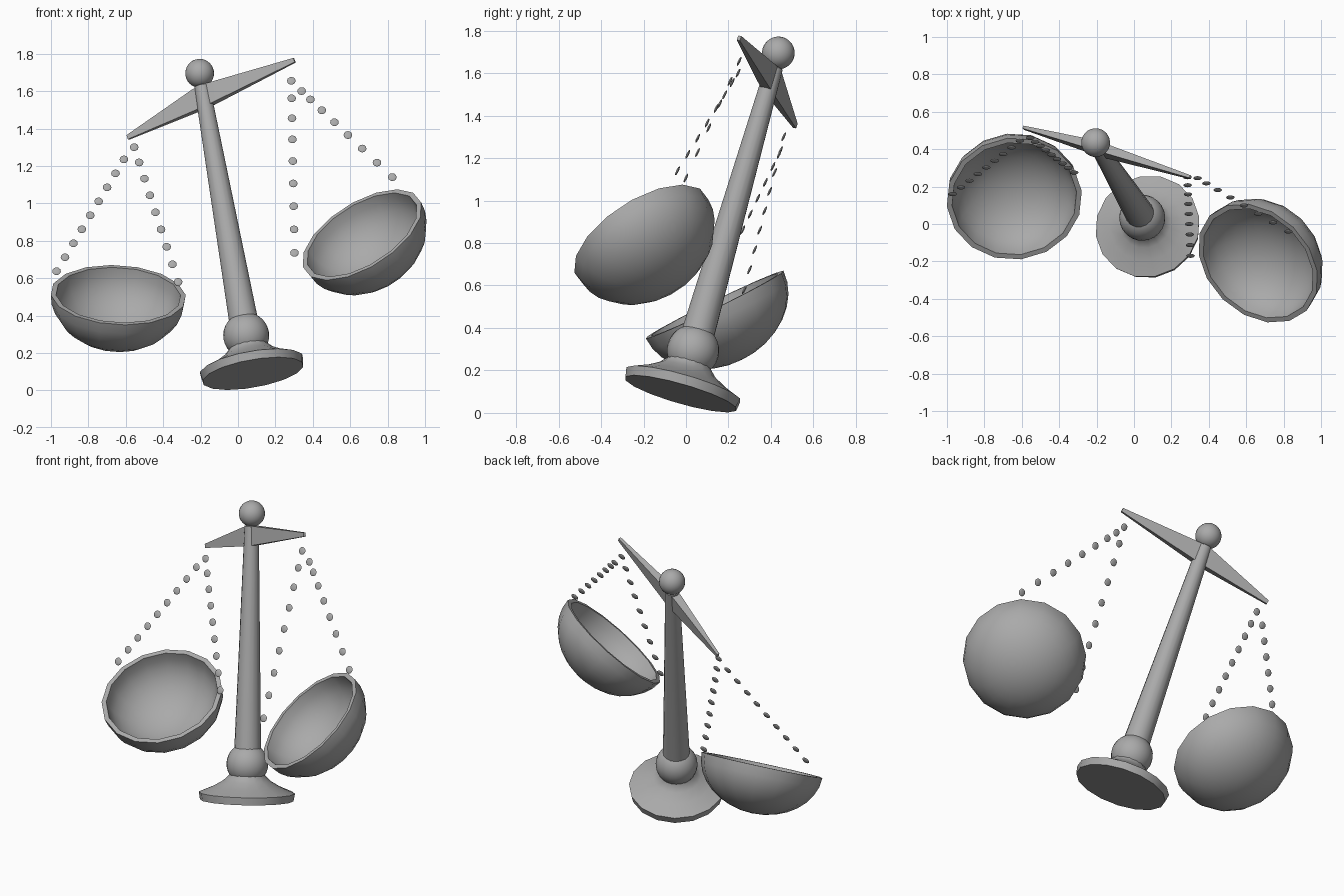
import bpy, bmesh, math
from mathutils import Vector, Matrix

cube = bpy.data.objects.get("Cube")
if cube:
    bpy.data.objects.remove(cube, do_unlink=True)

GREY = (0.4, 0.4, 0.4, 1)
metal = bpy.data.materials.new("grey metal")
metal.use_nodes = True
metal.diffuse_color = GREY
metal.node_tree.nodes["Principled BSDF"].inputs["Base Color"].default_value = GREY


def finish(name, bm, matrix=Matrix(), angle=40):
    """Turn a bmesh into a smooth shaded grey object."""
    bmesh.ops.remove_doubles(bm, verts=bm.verts, dist=1e-4)
    bmesh.ops.recalc_face_normals(bm, faces=bm.faces)
    mesh = bpy.data.meshes.new(name)
    bm.to_mesh(mesh)
    bm.free()
    mesh.materials.append(metal)
    ob = bpy.data.objects.new(name, mesh)
    bpy.context.collection.objects.link(ob)
    ob.matrix_world = matrix
    bpy.ops.object.select_all(action='DESELECT')
    ob.select_set(True)
    bpy.context.view_layer.objects.active = ob
    bpy.ops.object.shade_smooth_by_angle(angle=math.radians(angle))
    return ob


def frame(origin, axis):
    """Matrix that moves local z onto axis at origin."""
    return Matrix.Translation(origin) @ Vector(axis).to_track_quat('Z', 'Y').to_matrix().to_4x4()


def lathe(name, profile, matrix, sides=16):
    """Spin a (radius, height) profile about local z."""
    bm = bmesh.new()
    vs = [bm.verts.new((r, 0, h)) for r, h in profile]
    es = [bm.edges.new(p) for p in zip(vs, vs[1:])]
    bmesh.ops.spin(bm, geom=vs + es, cent=(0, 0, 0), axis=(0, 0, 1),
                   angle=math.tau, steps=sides, use_duplicate=False)
    return finish(name, bm, matrix)


def ball(name, radius, height, matrix):
    bm = bmesh.new()
    bmesh.ops.create_uvsphere(bm, u_segments=24, v_segments=16, radius=radius,
                              matrix=Matrix.Translation((0, 0, height)))
    return finish(name, bm, matrix)


# Leaning stand: foot, lower ball, tapered post, top ball
foot = Vector((0.08, -0.025, 0.09))
top = Vector((-0.205, 0.435, 1.695))
axis = (top - foot).normalized()
stand = frame(foot, axis)
lathe("foot", [(0, 0), (0.275, 0), (0.283, 0.045), (0.2, 0.08), (0.14, 0.115),
               (0.105, 0.15), (0.1, 0.2), (0, 0.2)], stand)
ball("lower_ball", 0.123, 0.215, stand)
lathe("post", [(0, 0.25), (0.08, 0.25), (0.042, 1.62), (0, 1.64)], stand)
ball("top_ball", 0.077, (top - foot).length, stand)

# Tapered beam with a peaked top edge
left_tip, right_tip = Vector((-0.59, 0.515, 1.352)), Vector((0.302, 0.25, 1.765))
along = (right_tip - left_tip).normalized()
up = (axis - along * axis.dot(along)).normalized()
side = along.cross(up)
bm = bmesh.new()
rings = []
for t, hi, lo, half in ((0, 0.012, -0.012, 0.008), (0.43, 0.085, -0.03, 0.026),
                        (0.5, 0.085, -0.03, 0.026), (1, 0.012, -0.012, 0.008)):
    c = left_tip.lerp(right_tip, t)
    rings.append([bm.verts.new(c + up * h + side * s)
                  for h, s in ((hi, half), (hi, -half), (lo, -half), (lo, half))])
for a, b in zip(rings, rings[1:]):
    for i in range(4):
        j = (i + 1) % 4
        bm.faces.new((a[i], a[j], b[j], b[i]))
bm.faces.new(rings[0])
bm.faces.new(rings[-1])
finish("beam", bm, angle=25)

# Tilted pans: thin-walled half ellipsoids
R, DEPTH, WALL, STEPS = 0.363, 0.29, 0.028, 8
quarter = [i / STEPS * math.pi / 2 for i in range(STEPS + 1)]
outer = [(R * math.sin(a), -DEPTH * math.cos(a)) for a in quarter]
inner = [((R - WALL) * math.sin(a), -(DEPTH - WALL) * math.cos(a)) for a in reversed(quarter)]
for name, centre, normal in (("right_pan", (-0.64, 0.135, 0.51), (0.05, -0.44, 0.9)),
                             ("left_pan", (0.663, -0.21, 0.832), (-0.47, -0.48, 0.745))):
    lathe(name, outer + inner, frame(centre, normal))

# Strands of flat round beads
bead_turn = Vector((0, -0.9, 0.42)).to_track_quat('Z', 'Y').to_matrix().to_4x4()
bead_shape = bead_turn @ Matrix.Diagonal((1, 1, 0.25, 1))


def strand(name, start, end, count, spread):
    """Beads from start to end, spacing growing with spread."""
    bm = bmesh.new()
    for i in range(count):
        p = Vector(start).lerp(Vector(end), (i / (count - 1)) ** spread)
        bmesh.ops.create_uvsphere(bm, u_segments=12, v_segments=8, radius=0.023,
                                  matrix=Matrix.Translation(p) @ bead_shape)
    finish(name, bm, angle=60)


strand("right_outer_strand", (-0.61, 0.445, 1.235), (-0.97, 0.16, 0.637), 9, 1)
strand("right_inner_strand", (-0.555, 0.46, 1.3), (-0.32, 0.275, 0.58), 9, 1.05)
strand("left_inner_strand", (0.285, 0.25, 1.655), (0.302, -0.17, 0.735), 9, 1.1)
strand("left_outer_strand", (0.34, 0.245, 1.6), (0.825, -0.04, 1.14), 8, 1.2)
